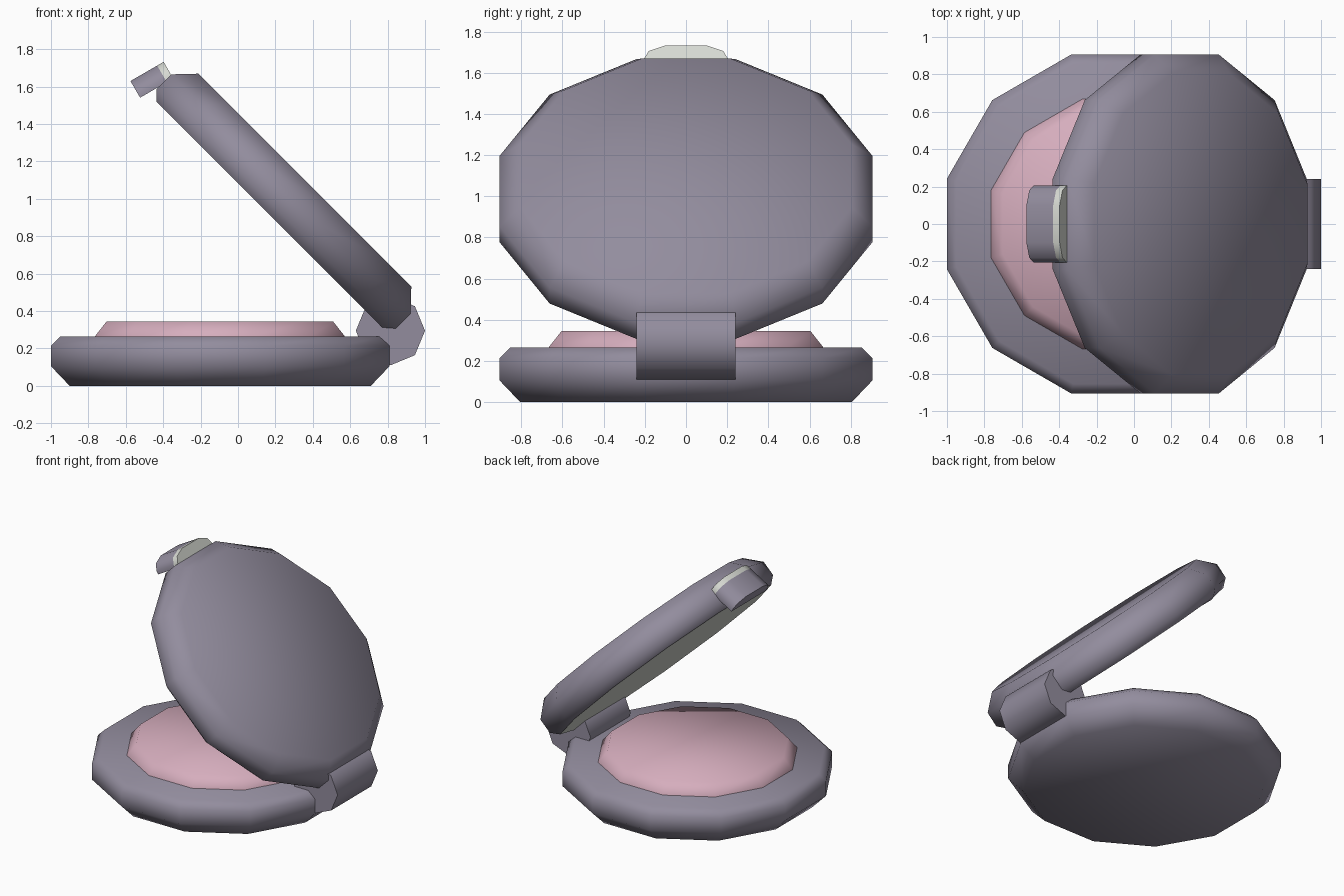
import bpy, bmesh
from math import cos, sin, pi, radians
from mathutils import Matrix

cube = bpy.data.objects.get("Cube")
if cube:
    bpy.data.objects.remove(cube, do_unlink=True)


def material(name, rgb):
    mat = bpy.data.materials.new(name)
    mat.use_nodes = True
    colour = (*rgb, 1)
    mat.diffuse_color = colour
    mat.node_tree.nodes["Principled BSDF"].inputs["Base Color"].default_value = colour
    return mat


SHELL = material("muted purple", (0.29, 0.265, 0.34))
POWDER = material("powder pink", (0.67, 0.42, 0.51))
SILVER = material("pale silver", (0.68, 0.70, 0.65))


def ngon(apothem, sides=12):
    """Regular outline with a flat side towards +x."""
    r = apothem / cos(pi / sides)
    return [(r * cos((2 * i + 1) * pi / sides), r * sin((2 * i + 1) * pi / sides))
            for i in range(sides)]


def loft(name, mats, rings, matrix=Matrix(), smooth=True):
    """Skin a stack of (outline, height) rings and cap both ends."""
    bm = bmesh.new()
    loops = [[bm.verts.new((x, y, z)) for x, y in outline] for outline, z in rings]
    count = len(loops[0])
    for low, high in zip(loops, loops[1:]):
        for i in range(count):
            j = (i + 1) % count
            bm.faces.new((low[i], low[j], high[j], high[i]))
    bm.faces.new(loops[0])
    bm.faces.new(loops[-1])
    bmesh.ops.recalc_face_normals(bm, faces=bm.faces)
    for f in bm.faces:
        f.smooth = smooth
    mesh = bpy.data.meshes.new(name)
    bm.to_mesh(mesh)
    bm.free()
    for mat in mats:
        mesh.materials.append(mat)
    obj = bpy.data.objects.new(name, mesh)
    obj.matrix_world = matrix
    bpy.context.collection.objects.link(obj)
    return obj


def tilted(location, degrees):
    return Matrix.Translation(location) @ Matrix.Rotation(radians(degrees), 4, 'Y')


# Bevelled base and its powder pan
THICK = 0.265
shell = [(0.805, 0), (0.905, 0.105), (0.905, 0.215), (0.855, THICK)]
loft("base", [SHELL], [(ngon(a), z) for a, z in shell],
     Matrix.Translation((-0.095, 0, 0)))
loft("powder_pan", [POWDER], [(ngon(0.668), 0.25), (ngon(0.668), THICK), (ngon(0.605), 0.345)],
     Matrix.Translation((-0.097, 0, 0)))

# Lid: the same shell turned over and opened, with a mirror as its inner face
lid = loft("lid", [SHELL, SILVER], [(ngon(a), THICK - z) for a, z in reversed(shell)],
           tilted((0.17, 0, 0.9125), 45))
for face in lid.data.polygons:
    if face.normal.z < -0.99:
        face.material_index = 1
        face.use_smooth = False

# Eight-sided hinge barrel lying along y
octagon = [(0.185 * cos(i * pi / 4), 0.185 * sin(i * pi / 4)) for i in range(8)]
hinge = loft("hinge", [SHELL], [(octagon, -0.24), (octagon, 0.24)],
             Matrix.Translation((0.815, 0, 0.295)) @ Matrix.Rotation(pi / 2, 4, 'X'),
             smooth=False)

# Clasp on the lid tip: rounded tab with a pale inner plate
half = [(0, 0.10), (0.03, 0.18), (0.075, 0.205), (0.103, 0.205)]
tab = half + [(x, -y) for x, y in reversed(half)]
clasp_frame = tilted((-0.575, 0, 1.63), 60)
loft("clasp", [SHELL], [(tab, 0), (tab, 0.165)], clasp_frame, smooth=False)
loft("clasp_plate", [SILVER], [(tab, 0.165), (tab, 0.205)], clasp_frame, smooth=False)

# Soften the shallow edges of the hinge and clasp only
bpy.ops.object.select_all(action='DESELECT')
for name in ("hinge", "clasp", "clasp_plate"):
    obj = bpy.data.objects[name]
    obj.select_set(True)
    bpy.context.view_layer.objects.active = obj
bpy.ops.object.shade_smooth_by_angle(angle=radians(50))
